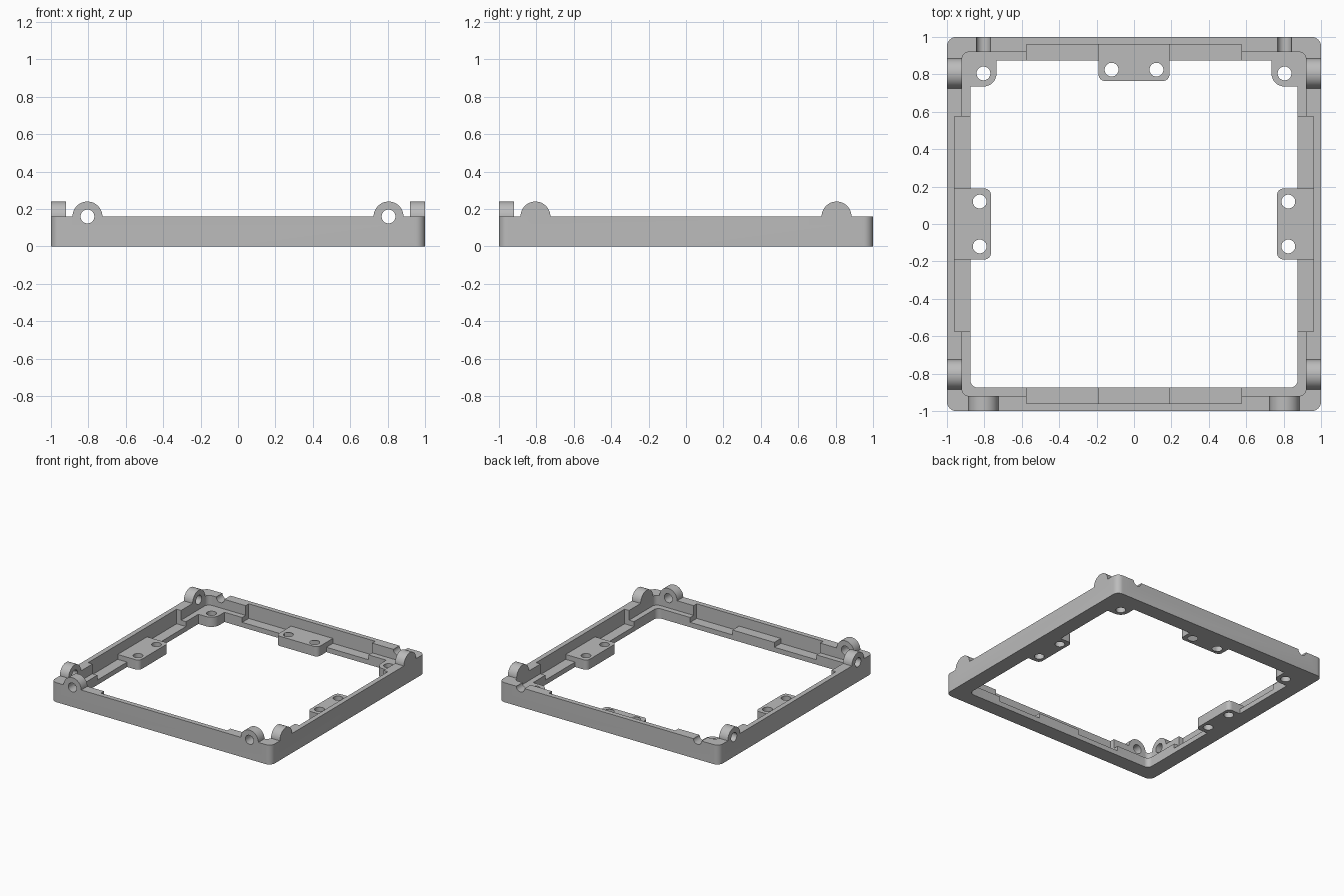
import bpy, bmesh
from math import pi, sin, cos, radians
from mathutils import Matrix

cube = bpy.data.objects.get("Cube")
if cube:
    bpy.data.objects.remove(cube, do_unlink=True)

grey = bpy.data.materials.new("plain_grey")
grey.use_nodes = True
COLOUR = (0.5, 0.5, 0.5, 1)
grey.diffuse_color = COLOUR
grey.node_tree.nodes["Principled BSDF"].inputs["Base Color"].default_value = COLOUR


def arc(cx, cy, r, start, end, steps):
    return [(cx + r * cos(start + (end - start) * i / steps),
             cy + r * sin(start + (end - start) * i / steps)) for i in range(steps + 1)]


def circle(cx, cy, r):
    return arc(cx, cy, r, 0, 2 * pi, 32)[:-1]


def rect(x0, x1, y0, y1, r=0):
    if not r:
        return [(x0, y0), (x1, y0), (x1, y1), (x0, y1)]
    corners = [(x1 - r, y1 - r), (x0 + r, y1 - r), (x0 + r, y0 + r), (x1 - r, y0 + r)]
    return [p for i, (x, y) in enumerate(corners)
            for p in arc(x, y, r, i * pi / 2, (i + 1) * pi / 2, 8)]


def prism(name, outline, z0, z1, matrix=Matrix()):
    bm = bmesh.new()
    face = bm.faces.new([bm.verts.new((x, y, z0)) for x, y in outline])
    top = bmesh.ops.extrude_face_region(bm, geom=[face])["geom"]
    bmesh.ops.translate(bm, vec=(0, 0, z1 - z0),
                        verts=[v for v in top if isinstance(v, bmesh.types.BMVert)])
    bm.transform(matrix)
    bmesh.ops.recalc_face_normals(bm, faces=bm.faces)
    mesh = bpy.data.meshes.new(name)
    bm.to_mesh(mesh)
    bm.free()
    mesh.materials.append(grey)
    obj = bpy.data.objects.new(name, mesh)
    bpy.context.collection.objects.link(obj)
    return obj


def combine(operation, *args):
    tool = prism("helper", *args)
    bpy.context.view_layer.objects.active = frame
    mod = frame.modifiers.new(operation, "BOOLEAN")
    mod.operation, mod.solver, mod.object = operation, "EXACT", tool
    bpy.ops.object.modifier_apply(modifier=mod.name)
    bpy.data.objects.remove(tool, do_unlink=True)


WALL, LEDGE, LOW = 0.16, 0.08, 0.04
LUG_X, LUG_R, HOLE_R = 0.805, 0.08, 0.037
sides = [Matrix.Rotation(k * pi / 2, 4, "Z") for k in range(4)]
upright = Matrix.Rotation(radians(90), 4, "X")

# Square frame with an inner ledge
frame = prism("frame", rect(-1, 1, -1, 1, 0.05), 0, WALL)
combine("DIFFERENCE", rect(-0.92, 0.92, -0.92, 0.92, 0.04), LEDGE, 1)
combine("DIFFERENCE", rect(-0.875, 0.875, -0.875, 0.875, 0.04), -1, 1)

# Thinned wall and lowered ledge on each side
for side in sides:
    combine("DIFFERENCE", rect(-0.575, 0.575, -0.96, -0.8), LEDGE, 1, side)
    for x0, x1 in ((-0.575, -0.19), (0.19, 0.575)):
        combine("DIFFERENCE", rect(x0, x1, -0.96, -0.8), LOW, 1, side)

# Screw tabs on three sides
for side in sides[1:]:
    combine("UNION", rect(-0.19, 0.19, -0.94, -0.765, 0.035), 0, LEDGE, side)
    for x in (-0.12, 0.12):
        combine("DIFFERENCE", circle(x, -0.825, HOLE_R), -1, 1, side)

# Screw bosses in the two back corners
for s in (-1, 1):
    x0, x1 = sorted((s * 0.735, s * 0.955))
    combine("UNION", rect(x0, x1, 0.735, 0.955, 0.07), 0, LEDGE)
    combine("DIFFERENCE", circle(s * LUG_X, LUG_X, HOLE_R), -1, 1)

# Round hinge lugs on top of the wall, with cross holes
for side in sides:
    for x in (-LUG_X, LUG_X):
        arch = [(x - LUG_R, 0.12), (x + LUG_R, 0.12)] + arc(x, WALL, LUG_R, 0, pi, 24)
        combine("UNION", arch, 0.92, 1, side @ upright)
        combine("DIFFERENCE", circle(x, WALL, HOLE_R), 0.85, 1.1, side @ upright)

# Smooth curves, sharp edges
bpy.ops.object.select_all(action="DESELECT")
frame.select_set(True)
bpy.context.view_layer.objects.active = frame
bpy.ops.object.shade_smooth_by_angle(angle=radians(30))
